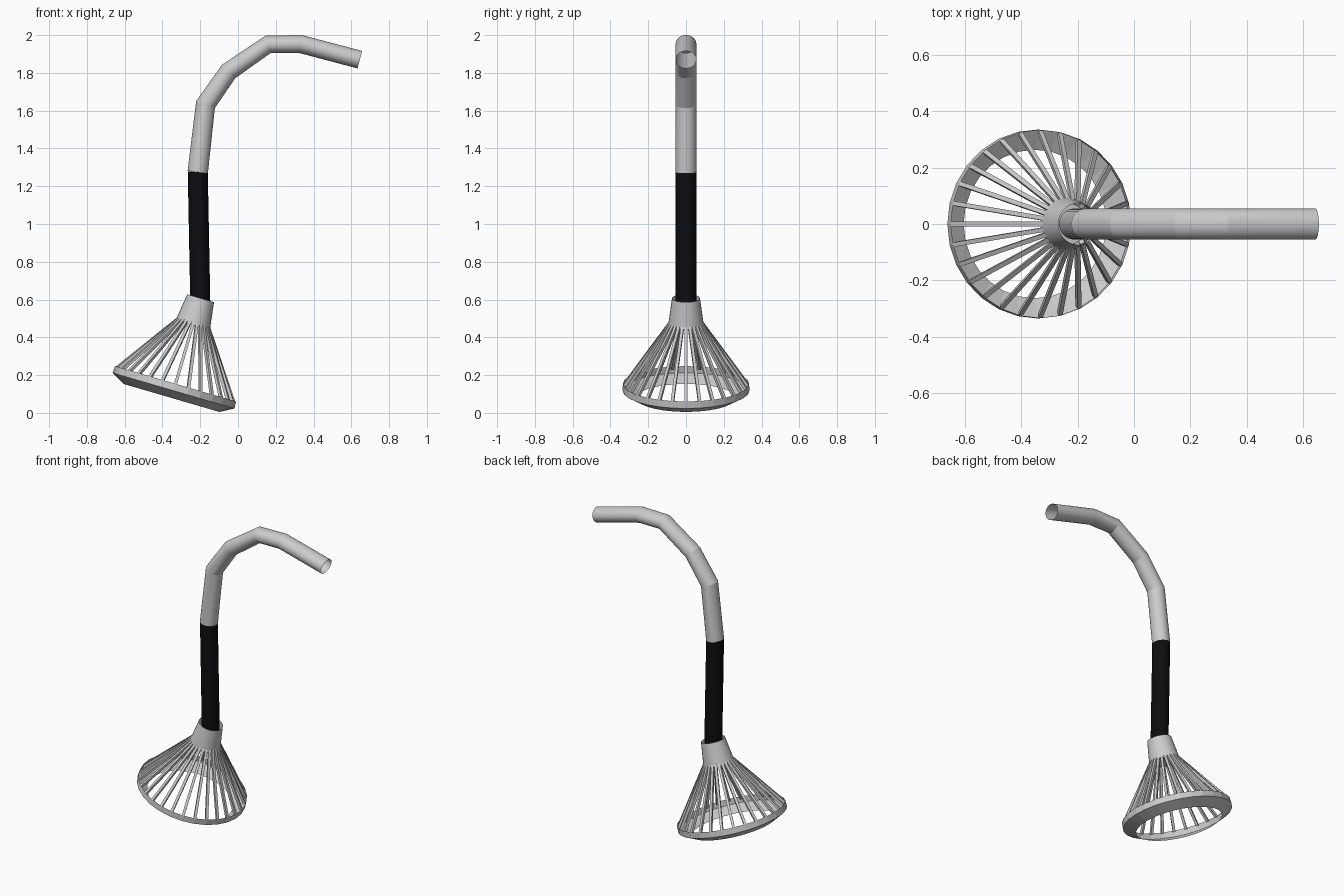
import bpy, bmesh, math
from mathutils import Vector, Matrix

if "Cube" in bpy.data.objects:
    bpy.data.objects.remove(bpy.data.objects["Cube"])

Y = Vector((0, 1, 0))


def finish(bm, name, angle=None, mat=None):
    bmesh.ops.recalc_face_normals(bm, faces=bm.faces)
    me = bpy.data.meshes.new(name)
    bm.to_mesh(me)
    bm.free()
    ob = bpy.data.objects.new(name, me)
    bpy.context.collection.objects.link(ob)
    if angle:
        for p in me.polygons:
            p.use_smooth = True
        me.set_sharp_from_angle(angle=math.radians(angle))
    if mat:
        me.materials.append(mat)
    return ob


def skin(bm, rings):
    for a, b in zip(rings, rings[1:]):
        n = len(a)
        for i in range(n):
            bm.faces.new((a[i], a[(i + 1) % n], b[(i + 1) % n], b[i]))


def tube(name, stations, mat=None, sides=32):
    """Open tube through (x, z, in-plane radius) stations, 0.055 radius across y."""
    bm = bmesh.new()
    pts = [Vector((x, 0, z)) for x, z, r in stations]
    segs = [(b - a).normalized() for a, b in zip(pts, pts[1:])]
    rings = []
    for k, p in enumerate(pts):
        t = (segs[max(k - 1, 0)] + segs[min(k, len(segs) - 1)]).normalized()
        side = Y.cross(t)
        r = stations[k][2]
        rings.append([bm.verts.new(p + side * r * math.cos(a) + Y * 0.055 * math.sin(a))
                      for a in (2 * math.pi * i / sides for i in range(sides))])
    skin(bm, rings)
    return finish(bm, name, 13, mat)


# tilted frame of the head: origin at collar top, local -z runs down the axis
HEAD = Matrix.Translation((-0.198, 0, 0.607)) @ Matrix.Rotation(math.radians(16.3), 4, 'Y')


def lathe(name, profile, sides, angle=None, cap_last=False):
    """Spin (radius, depth) points about the head axis."""
    bm = bmesh.new()
    rings = [[bm.verts.new(HEAD @ Vector((r * math.cos(a), r * math.sin(a), -d)))
              for a in (2 * math.pi * i / sides for i in range(sides))]
             for r, d in profile]
    skin(bm, rings)
    if cap_last:
        bm.faces.new(rings[-1])
    return finish(bm, name, angle)


black = bpy.data.materials.new("black_grip")
black.diffuse_color = (0.004, 0.004, 0.005, 1)
black.use_nodes = True
black.node_tree.nodes["Principled BSDF"].inputs["Base Color"].default_value = black.diffuse_color

# bent pipe and straight grip
tube("bent_pipe", [(-0.213, 1.275, 0.054), (-0.172, 1.632, 0.053), (-0.05, 1.807, 0.05),
                   (0.159, 1.951, 0.048), (0.33, 1.953, 0.048), (0.645, 1.87, 0.048)])
tube("grip", [(-0.199, 0.55, 0.053), (-0.213, 1.278, 0.053)], black)

# conical collar and L-section rim
lathe("collar", [(0.074, 0), (0.094, 0.146)], 28, 20, cap_last=True)
lathe("rim", [(0.334, 0.472), (0.336, 0.51), (0.264, 0.55)], 28)

# square spokes fanning from collar to rim
N, W = 28, 0.008
bm = bmesh.new()
for i in range(N):
    turn = HEAD @ Matrix.Rotation(2 * math.pi * i / N, 4, 'Z')
    a, b = Vector((0.08, 0, -0.13)), Vector((0.326, 0, -0.482))
    t = (b - a).normalized()
    n = Y.cross(t)
    ends = [[bm.verts.new(turn @ (p + n * W * u + Y * W * v))
             for u, v in ((1, 1), (-1, 1), (-1, -1), (1, -1))] for p in (a, b)]
    skin(bm, ends)
    for e in ends:
        bm.faces.new(e)
finish(bm, "spokes")
